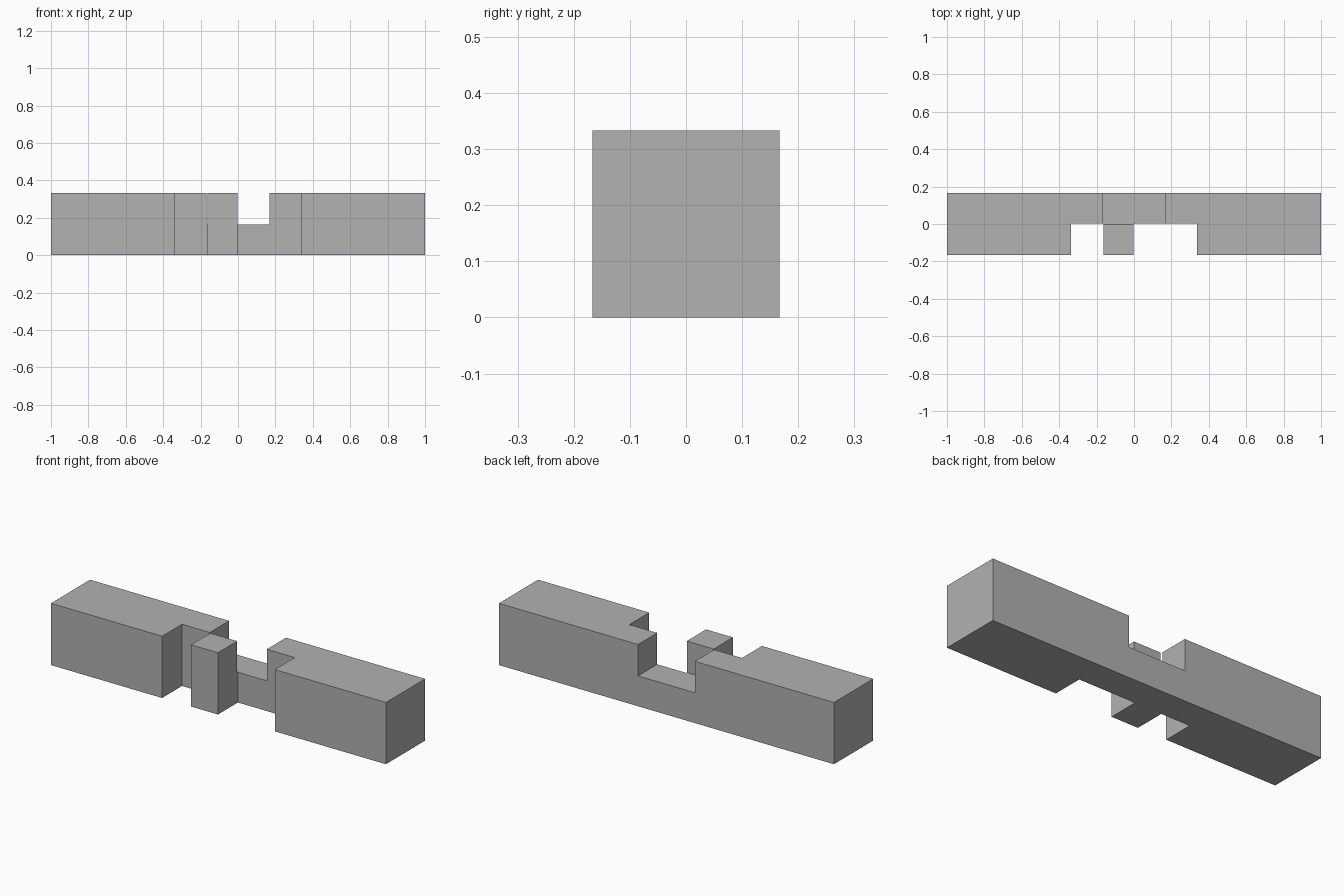
import bpy

default = bpy.data.objects.get("Cube")
if default:
    bpy.data.objects.remove(default, do_unlink=True)

UNIT = 1 / 6      # half the bar's thickness
GAP = 0.003       # clearance added to every notch
OVER = 0.1        # cutter overshoot past the outer faces

grey = bpy.data.materials.new("plain grey")
grey.use_nodes = True
colour = (0.445, 0.445, 0.445, 1)
grey.diffuse_color = colour
grey.node_tree.nodes["Principled BSDF"].inputs["Base Color"].default_value = colour


def box(name, low, high):
    """Axis-aligned box between two corners."""
    bpy.ops.mesh.primitive_cube_add(size=1)
    obj = bpy.context.object
    obj.name = name
    obj.location = [(a + b) / 2 for a, b in zip(low, high)]
    obj.scale = [b - a for a, b in zip(low, high)]
    bpy.ops.object.transform_apply(location=True, rotation=False, scale=True)
    obj.data.materials.append(grey)
    return obj


# Square bar
bar = box("notched_bar", (-1, -UNIT, 0), (1, UNIT, 2 * UNIT))

# Two full-height front notches leave a post between them; one in the upper back
front, back, top = -UNIT - OVER, UNIT + OVER, 2 * UNIT + OVER
cutters = [
    box("narrow_front_notch", (-2 * UNIT - GAP, front, -OVER), (-UNIT + GAP, GAP, top)),
    box("wide_front_notch", (-GAP, front, -OVER), (2 * UNIT + GAP, GAP, top)),
    box("upper_back_notch", (-UNIT - GAP, -GAP, UNIT - GAP), (UNIT + GAP, back, top)),
]

# Cut the notches and drop the cutters
bpy.context.view_layer.objects.active = bar
for cutter in cutters:
    cutter.hide_render = True
    mod = bar.modifiers.new(cutter.name, "BOOLEAN")
    mod.operation = "DIFFERENCE"
    mod.solver = "EXACT"
    mod.object = cutter
    bpy.ops.object.modifier_apply(modifier=mod.name)
    bpy.data.objects.remove(cutter, do_unlink=True)
